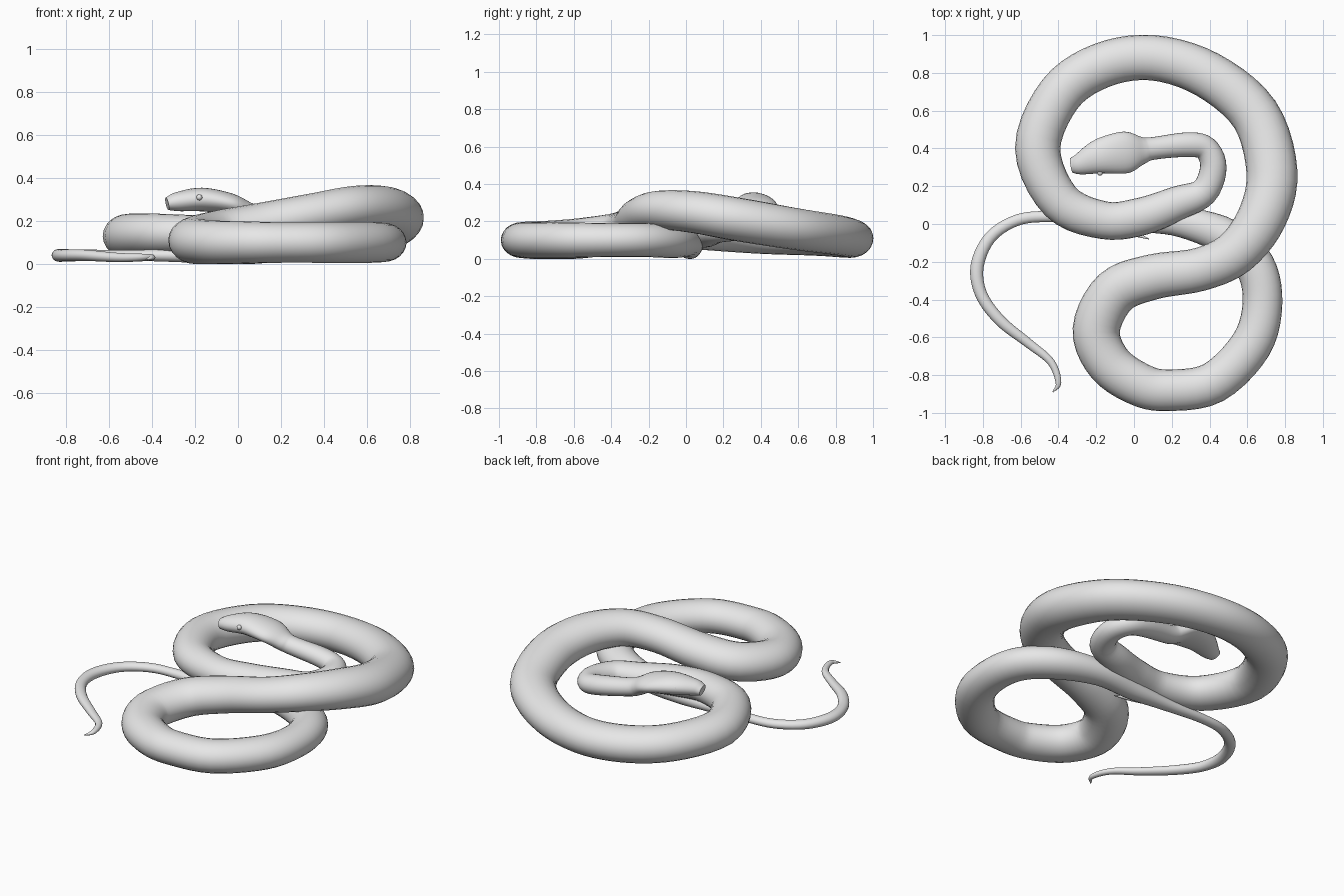
import bpy, bmesh, math
from mathutils import Vector, Matrix

if "Cube" in bpy.data.objects:
    bpy.data.objects.remove(bpy.data.objects["Cube"], do_unlink=True)

SIDES = 24          # points around the body
STEPS = 5           # rings between two path points
FLATTEN = 0.86      # body height compared with its width
UNIT = 0.01         # paths are written in hundredths

skin = bpy.data.materials.new("grey_skin")
skin.use_nodes = True
grey = (0.8, 0.8, 0.8, 1)
skin.diffuse_color = grey
skin.node_tree.nodes["Principled BSDF"].inputs["Base Color"].default_value = grey

# Centre line from tail tip to snout: x, y, z, half width, (half height)
tail = [
    (-43, -89, 2, .3), (-40, -84, 3, 1.5), (-44, -73, 3, 2), (-56, -63, 3, 2.5),
    (-71, -51, 4, 3), (-81, -37, 4, 3.2), (-83, -22, 4, 3.5), (-76, -7, 4, 3.2),
    (-62, 2, 4, 3), (-45, 4, 4, 3), (-20, 3, 4, 4),
]
front_loop = [
    (2, 2, 5, 6), (25, 1, 8, 8), (49, -7, 9, 10), (64, -22, 10, 10.5), (68, -42, 10, 10.5),
    (62, -64, 10, 11), (42, -84, 10, 11), (18, -88, 10, 11), (3, -85, 10, 11.5),
    (-13, -74, 10, 12), (-20, -56, 11, 12.5), (-10, -36, 14, 12.5),
]
back_coil = [
    (10, -28, 18, 12), (35, -24, 23, 11.5), (54, -15, 26, 12), (68, 4, 25, 13),
    (73, 28, 21, 13.5), (64, 58, 16, 13), (39, 79, 13, 12.5), (10, 88, 11, 12),
    (-17, 84, 11, 12), (-39, 69, 12, 12), (-51, 40, 13, 12), (-39, 12, 14, 11),
    (-16, 2, 14, 10), (4, 4, 14, 10),
]
neck_and_head = [
    (23, 11, 14, 9), (37, 17, 15, 7.5), (42, 30, 16, 7), (38, 40, 17, 6.5),
    (28, 42, 19, 6.5), (10, 40, 22, 6), (4, 39, 24, 7.5, 5),
    (-4, 38, 28, 11, 5), (-17, 36, 30, 9.5, 5.5), (-28, 32, 29, 6, 4.5), (-33, 31, 28, 4, 3),
]


def as_key(p):
    """Split a path point into its place and its two radii."""
    height = p[4] if len(p) > 4 else p[3] * FLATTEN
    return Vector((*p[:4], height)) * UNIT


def smooth_path(keys):
    """Catmull-Rom curve through every key, radii included."""
    keys = [2 * keys[0] - keys[1]] + keys + [2 * keys[-1] - keys[-2]]
    rows = []
    for a, b, c, d in zip(keys, keys[1:], keys[2:], keys[3:]):
        for i in range(STEPS):
            t = i / STEPS
            rows.append(b + (c - a) * (t / 2)
                        + (2 * a - 5 * b + 4 * c - d) * (t * t / 2)
                        + (3 * b - a - 3 * c + d) * (t ** 3 / 2))
    return rows + [keys[-2]]


def finish(name, bm):
    """Turn a bmesh into a smooth grey object."""
    bmesh.ops.recalc_face_normals(bm, faces=bm.faces)
    mesh = bpy.data.meshes.new(name)
    bm.to_mesh(mesh)
    bm.free()
    mesh.materials.append(skin)
    obj = bpy.data.objects.new(name, mesh)
    bpy.context.collection.objects.link(obj)
    bpy.ops.object.select_all(action='DESELECT')
    obj.select_set(True)
    bpy.context.view_layer.objects.active = obj
    bpy.ops.object.shade_smooth_by_angle(angle=math.radians(50))
    return obj


def sweep(name, keys):
    """Carry an oval ring along the path, keeping it above the ground."""
    rows = smooth_path([as_key(k) for k in keys])
    bm = bmesh.new()
    rings = []
    for i, row in enumerate(rows):
        centre = Vector(row[:3])
        ahead = Vector(rows[min(i + 1, len(rows) - 1)][:3])
        behind = Vector(rows[max(i - 1, 0)][:3])
        along = (ahead - behind).normalized()
        side = along.cross(Vector((0, 0, 1))).normalized()
        up = side.cross(along)
        ring = []
        for s in range(SIDES):
            angle = math.tau * s / SIDES
            co = centre + side * row[3] * math.cos(angle) + up * row[4] * math.sin(angle)
            co.z = max(co.z, 0)
            ring.append(bm.verts.new(co))
        rings.append(ring)
    for a, b in zip(rings, rings[1:]):
        for s in range(SIDES):
            n = (s + 1) % SIDES
            bm.faces.new((a[s], a[n], b[n], b[s]))
    bm.faces.new(rings[0])
    bm.faces.new(rings[-1])
    return finish(name, bm)


# Whole coiled body
sweep("coiled_body", tail + front_loop + back_coil + neck_and_head)

# Small spur beneath the base of the tail
sweep("tail_spur", [(-8, -2, 4, 2), (0, -5, 4, 1.5), (8, -8, 4, .2)])

# Eye bumps on both sides of the head
for name, place in (("left_eye", (-.22, .42, .31)), ("right_eye", (-.18, .27, .31))):
    bm = bmesh.new()
    bmesh.ops.create_uvsphere(bm, u_segments=12, v_segments=8, radius=.014,
                              matrix=Matrix.Translation(place))
    finish(name, bm)
